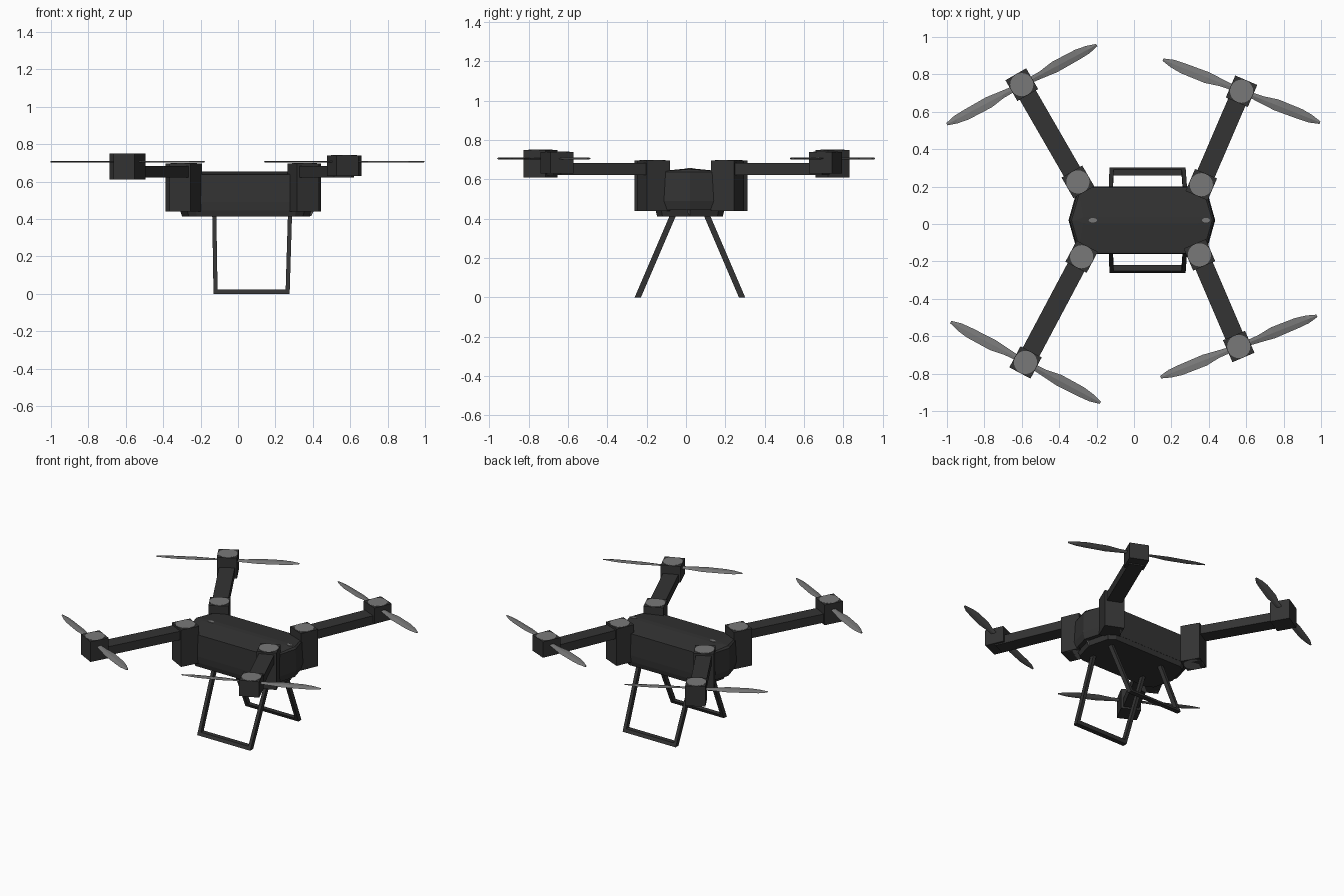
import bpy, bmesh, math
from mathutils import Vector, Matrix

if "Cube" in bpy.data.objects:
    bpy.data.objects.remove(bpy.data.objects["Cube"])


def material(name, v):
    m = bpy.data.materials.new(name)
    m.diffuse_color = (v, v, v, 1)
    m.use_nodes = True
    m.node_tree.nodes["Principled BSDF"].inputs["Base Color"].default_value = m.diffuse_color
    return m


DARK = material("dark_plastic", 0.033)
GREY = material("grey_plastic", 0.19)


def finish(name, bm, mat, smooth=False):
    bmesh.ops.recalc_face_normals(bm, faces=bm.faces)
    me = bpy.data.meshes.new(name)
    bm.to_mesh(me)
    bm.free()
    me.materials.append(mat)
    if smooth:
        for p in me.polygons:
            p.use_smooth = len(p.vertices) == 4
    ob = bpy.data.objects.new(name, me)
    bpy.context.collection.objects.link(ob)
    return ob


def box(name, centre, size, angle=0, mat=DARK):
    bm = bmesh.new()
    bmesh.ops.create_cube(bm, size=1, matrix=Matrix.Translation(centre)
                          @ Matrix.Rotation(angle, 4, 'Z') @ Matrix.Diagonal((*size, 1)))
    return finish(name, bm, mat)


def disc(name, centre, radius, height, mat=GREY):
    bm = bmesh.new()
    bmesh.ops.create_cone(bm, cap_ends=True, segments=24, radius1=radius, radius2=radius,
                          depth=height, matrix=Matrix.Translation(centre))
    return finish(name, bm, mat, True)


def loft(name, rings, mat=DARK):
    """Skin a stack of equal-length point rings and cap both ends."""
    bm = bmesh.new()
    vs = [[bm.verts.new(p) for p in ring] for ring in rings]
    n = len(vs[0])
    for a, b in zip(vs, vs[1:]):
        for i in range(n):
            bm.faces.new((a[i], a[(i + 1) % n], b[(i + 1) % n], b[i]))
    bm.faces.new(vs[0])
    bm.faces.new(vs[-1])
    return finish(name, bm, mat)


# Body: elongated outline with shallow pointed ends and a slightly crowned top
CX, CY = 0.042, 0.02
HALF = [(0.392, 0), (0.35, 0.15), (0.3, 0.18)]
OUTLINE = HALF + [(-x, y) for x, y in HALF[:0:-1]] + [(-x, -y) for x, y in HALF] \
    + [(x, -y) for x, y in HALF[:0:-1]]


def ring(z, sx=1, sy=1, crown=0):
    return [(CX + x * sx, CY + y * sy, z + crown * (1 - abs(y) / 0.18)) for x, y in OUTLINE]


loft("body_shell", [ring(0.445, 0.97, 0.98), ring(0.49), ring(0.638, 0.985, 0.98),
                    ring(0.64, 0.96, 0.93, 0.012), ring(0.655, 0.9, 0.1)])
loft("body_base", [ring(0.412, 0.87, 0.93), ring(0.45, 0.9, 0.98)])

# Grey details: end wedge and small top lights
tip = CX + 0.38
loft("end_wedge", [[(tip - 0.06, CY - 0.045, 0.49), (tip + 0.005, CY, 0.49),
                    (tip - 0.06, CY + 0.045, 0.49)],
                   [(tip - 0.06, CY - 0.004, 0.415), (tip - 0.03, CY, 0.415),
                    (tip - 0.06, CY + 0.004, 0.415)]], GREY)
for i, x in enumerate((-0.22, 0.385)):
    lamp = disc(f"top_light_{i}", (0, 0, 0), 0.02, 0.006)
    lamp.scale = (1.1, 0.6, 1)
    lamp.location = (x, CY, 0.655)

# Propeller blade half: (distance, leading edge, trailing edge)
BLADE = [(0.03, 0.014, -0.014), (0.12, 0.018, -0.022), (0.2, 0.032, -0.03),
         (0.34, 0.031, -0.026), (0.4, 0.022, -0.022), (0.455, 0.006, -0.008)]


def propeller(name, motor, a, b):
    d = (Vector(b) - Vector(a))
    half, ang = d.length / 2, math.atan2(d.y, d.x)
    for k in (0, 1):
        rings = []
        for u, lead, trail in BLADE:
            u *= half / 0.455
            t = 0.004
            tilt = 0.12
            rings.append([(u, lead, lead * tilt), (u, 0, t),
                          (u, trail, trail * tilt), (u, 0, -t)])
        ob = loft(f"{name}_blade_{k}", rings, GREY)
        ob.location = motor
        ob.rotation_euler = (0, 0, ang + math.pi * k)


# Arms: (name, pod xy, motor xy, motor z range, propeller ends)
ARMS = [
    ("back_left", (-0.30, 0.225), (-0.60, 0.745), (0.61, 0.75), (-1.0, 0.525), (-0.2, 0.95)),
    ("back_right", (0.36, 0.21), (0.575, 0.71), (0.63, 0.74), (0.15, 0.87), (0.99, 0.535)),
    ("front_left", (-0.28, -0.175), (-0.58, -0.74), (0.61, 0.75), (-1.0, -0.515), (-0.2, -0.945)),
    ("front_right", (0.35, -0.165), (0.56, -0.655), (0.63, 0.74), (0.135, -0.82), (0.97, -0.49)),
]
for name, pod, motor, (z0, z1), pa, pb in ARMS:
    p, m = Vector(pod), Vector(motor)
    d = m - p
    ang = math.atan2(d.y, d.x)
    mid = (p + m) / 2
    box(f"{name}_arm", (mid.x, mid.y, 0.652), (d.length, 0.1, 0.06), ang)
    box(f"{name}_pod", (p.x, p.y, 0.568), (0.128, 0.128, 0.256), ang)
    disc(f"{name}_pod_core", (p.x, p.y, 0.569), 0.062, 0.258)
    box(f"{name}_motor", (m.x, m.y, (z0 + z1) / 2), (0.128, 0.128, z1 - z0), ang)
    disc(f"{name}_motor_core", (m.x, m.y, (z0 + z1) / 2 + 0.001), 0.062, z1 - z0)
    propeller(f"{name}_propeller", (m.x, m.y, 0.706), pa, pb)

# Landing legs: a splayed U-frame on each side
for side, label in ((1, "back"), (-1, "front")):
    def sec(z, x0, x1):
        y = CY + side * (0.265 - 0.18 * z / 0.42)
        return [(x0, y - 0.016, z), (x1, y - 0.016, z), (x1, y + 0.016, z), (x0, y + 0.016, z)]
    for k, (top, bot) in enumerate(((-0.127, -0.12), (0.278, 0.265))):
        loft(f"{label}_leg_{k}", [sec(0.0, bot - 0.011, bot + 0.011),
                                  sec(0.43, top - 0.011, top + 0.011)])
    loft(f"{label}_skid", [sec(0.0, -0.125, 0.27), sec(0.022, -0.125, 0.27)])
